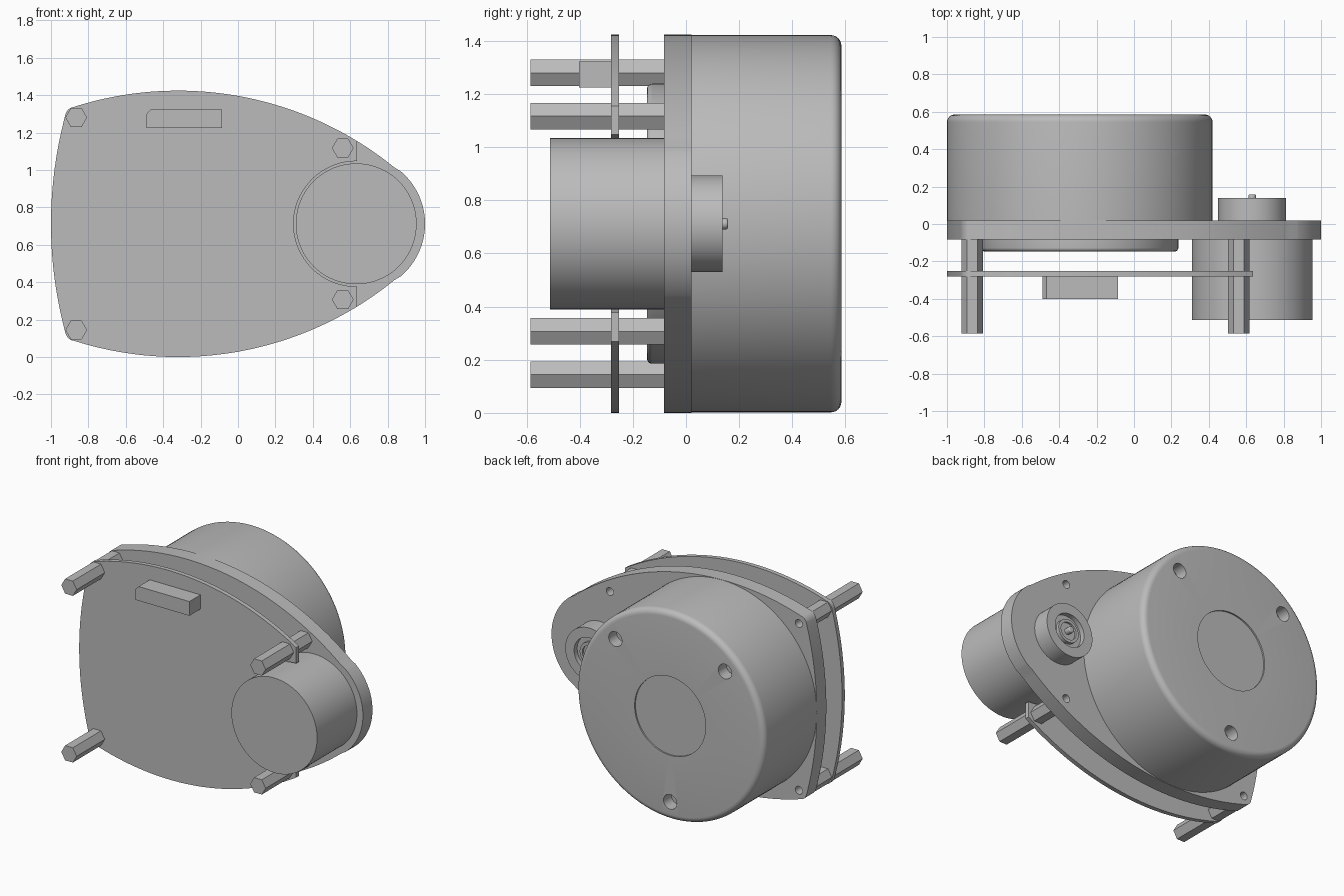
import bpy, bmesh
from math import sin, cos, pi, radians, atan2, sqrt
from mathutils import Vector

if "Cube" in bpy.data.objects:
    bpy.data.objects.remove(bpy.data.objects["Cube"])

grey = bpy.data.materials.new("plain grey")
grey.use_nodes = True
GREY = (0.5, 0.5, 0.5, 1)
grey.diffuse_color = GREY
grey.node_tree.nodes["Principled BSDF"].inputs["Base Color"].default_value = GREY

MID = 0.712                    # height of the centre line
DRUM = (-0.29, MID)
MOTOR = (0.632, MID)
POSTS = [(x, MID + s * h) for x, h in ((-0.865, 0.568), (0.56, 0.405)) for s in (1, -1)]
PLATE_BACK, PLATE_FRONT = 0.02, -0.083
parts = []


def finish(name, bm):
    bmesh.ops.recalc_face_normals(bm, faces=bm.faces)
    mesh = bpy.data.meshes.new(name)
    bm.to_mesh(mesh)
    bm.free()
    mesh.materials.append(grey)
    ob = bpy.data.objects.new(name, mesh)
    bpy.context.collection.objects.link(ob)
    parts.append(ob)
    return ob


def loft(name, rings):
    """Bridge rings of equal length and cap both ends."""
    bm = bmesh.new()
    rows = [[bm.verts.new(p) for p in ring] for ring in rings]
    n = len(rows[0])
    for a, b in zip(rows, rows[1:]):
        for i in range(n):
            j = (i + 1) % n
            bm.faces.new((a[i], a[j], b[j], b[i]))
    bm.faces.new(rows[0])
    bm.faces.new(rows[-1])
    return finish(name, bm)


def turned(name, centre, profile, sides=96):
    """Revolve (radius, y) points about an axis along y."""
    cx, cz = centre
    angles = [2 * pi * i / sides for i in range(sides)]
    return loft(name, [[(cx + r * cos(a), y, cz + r * sin(a)) for a in angles]
                       for r, y in profile])


def prism(name, outline, y0, y1):
    return loft(name, [[(x, y, z) for x, z in outline] for y in (y0, y1)])


def fillet(radius, y, size, direction, steps=6):
    """Rounded rim for a turned part, ending on the face at y."""
    return [(radius - size + size * cos(t), y - direction * size * (1 - sin(t)))
            for t in (pi / 2 * i / steps for i in range(steps + 1))]


def arc(centre, radius, a0, a1, steps):
    return [(centre[0] + radius * cos(a0 + (a1 - a0) * i / steps),
             centre[1] + radius * sin(a0 + (a1 - a0) * i / steps)) for i in range(steps + 1)]


def drill(target, points, radius, y0, y1):
    """Cut round holes along y."""
    for p in points:
        cutter = turned("cutter", p, [(radius, y0), (radius, y1)], 24)
        cutter.hide_render = True
        mod = target.modifiers.new("hole", 'BOOLEAN')
        mod.operation, mod.solver, mod.object = 'DIFFERENCE', 'EXACT', cutter
        bpy.context.view_layer.objects.active = target
        bpy.ops.object.modifier_apply(modifier=mod.name)
        parts.remove(cutter)
        bpy.data.objects.remove(cutter)


# Outline shared by plate and board: tangent arcs, upper half then mirrored
def direction(a, b):
    return atan2(b[1] - a[1], b[0] - a[0])


crown, crown_r = (-0.32, -0.408), 1.832
corner, corner_r = POSTS[0], 0.06
side_r = 2.235
side = (side_r - 1, MID)
nose_a = direction(crown, MOTOR)
corner_a = direction(crown, corner)
side_a = direction(side, corner)
top_arc = arc(crown, crown_r, nose_a, corner_a, 48)
left_end = (arc(corner, corner_r, corner_a, side_a, 8)[1:]
            + arc(side, side_r, side_a, pi, 12)[1:])


def mirrored(points):
    return [(x, 2 * MID - z) for x, z in reversed(points)]


nose = arc(MOTOR, 0.368, 0, nose_a, 20)
half = nose + top_arc[1:] + left_end
plate = prism("mounting_plate", half + mirrored(half[1:-1]), PLATE_FRONT, PLATE_BACK)
drill(plate, POSTS, 0.027, -0.05, 0.1)

# Circuit board: same outline, cut off straight with a round motor notch
cut_x = 0.635
cut_z = crown[1] + sqrt(crown_r ** 2 - (cut_x - crown[0]) ** 2)
half = [(cut_x, cut_z)] + [p for p in top_arc if p[0] < cut_x - 0.005] + left_end
notch = arc(MOTOR, 0.335, -pi / 2, -3 * pi / 2, 48)
notch = [(cut_x, notch[0][1])] + notch + [(cut_x, notch[-1][1])]
prism("circuit_board", half + mirrored(half[:-1]) + notch, -0.282, -0.252)

# Large drum with rounded rim, shallow centre recess and three holes
drum = turned("drum", DRUM, [(0.71, PLATE_BACK)] + fillet(0.71, 0.585, 0.04, 1)
              + [(0.268, 0.585), (0.268, 0.575)], 128)
drill(drum, [(DRUM[0] + 0.585 * cos(radians(a)), MID + 0.585 * sin(radians(a)))
             for a in (45, 135, 270)], 0.05, 0.5, 0.7)

# Low disc on the front of the plate
turned("front_disc", DRUM, [(0.527, PLATE_FRONT)] + fillet(0.527, -0.147, 0.02, -1))

# Motor can, with bearing boss and shaft on the other side
turned("motor_can", MOTOR, [(0.323, PLATE_FRONT), (0.323, -0.512)])
turned("bearing_boss", MOTOR, [(0.182, PLATE_BACK), (0.182, 0.138), (0.115, 0.138),
                               (0.115, 0.105), (0.08, 0.105), (0.08, 0.128),
                               (0.06, 0.128), (0.06, 0.115)], 64)
turned("shaft", MOTOR, [(0.021, 0.11)] + fillet(0.021, 0.158, 0.008, 1), 24)

# Hexagonal standoffs
for k, p in enumerate(POSTS):
    turned(f"standoff_{k + 1}", p, [(0.058, PLATE_FRONT), (0.058, -0.585)], 6)

# Connector block with one chamfered corner
prism("connector", [(-0.49, 1.225), (-0.085, 1.225), (-0.085, 1.322),
                    (-0.468, 1.322), (-0.49, 1.298)], -0.282, -0.402)

# Smooth the round surfaces, keep edges sharp
bpy.ops.object.select_all(action='DESELECT')
for ob in parts:
    ob.select_set(True)
bpy.context.view_layer.objects.active = plate
bpy.ops.object.shade_smooth_by_angle(angle=radians(30))
